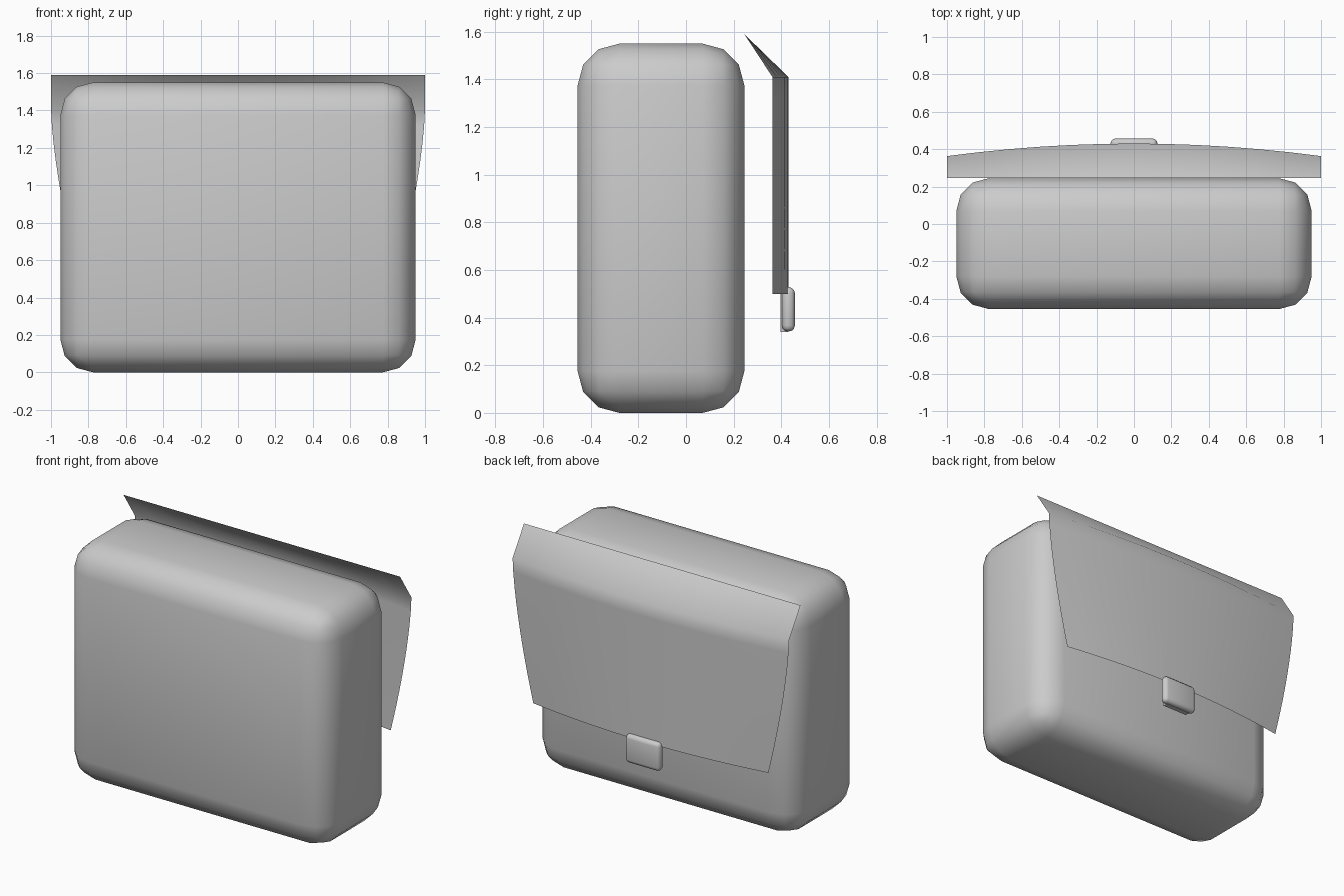
import bpy, bmesh, math

if "Cube" in bpy.data.objects:
    bpy.data.objects.remove(bpy.data.objects["Cube"])


def finish(obj, angle=60):
    bpy.ops.object.select_all(action='DESELECT')
    obj.select_set(True)
    bpy.context.view_layer.objects.active = obj
    bpy.ops.object.shade_smooth_by_angle(angle=math.radians(angle))


def add_mesh(name, bm):
    mesh = bpy.data.meshes.new(name)
    bm.to_mesh(mesh)
    bm.free()
    obj = bpy.data.objects.new(name, mesh)
    bpy.context.collection.objects.link(obj)
    return obj


def rounded_box(name, lo, hi, radius, segments):
    bm = bmesh.new()
    bmesh.ops.create_cube(bm, size=1)
    for v in bm.verts:
        v.co = [l + (c + 0.5) * (h - l) for c, l, h in zip(v.co, lo, hi)]
    if radius:
        bmesh.ops.bevel(bm, geom=bm.edges[:], offset=radius, segments=segments,
                        profile=0.5, affect='EDGES', clamp_overlap=True)
    obj = add_mesh(name, bm)
    finish(obj)
    return obj


# Padded main compartment
rounded_box("bag_body", (-0.95, -0.455, 0), (0.95, 0.245, 1.55), 0.175, 3)

# Closing flap: thin bowed sheet, folded towards the body at the top
COLS, ROWS = 12, 10
FOLD_Z, HEM_Z = 1.41, 0.5
bm = bmesh.new()
grid = []
for r in range(-1, ROWS + 1):
    t = max(r, 0) / ROWS
    half = 1 - 0.15 * t ** 1.5
    row = []
    for c in range(COLS + 1):
        u = 2 * c / COLS - 1
        if r < 0:
            co = (u, 0.245, 1.59)
        else:
            co = (u * half, 0.43 - 0.067 * u * u, FOLD_Z + (HEM_Z - FOLD_Z) * t)
        row.append(bm.verts.new(co))
    grid.append(row)
for a, b in zip(grid, grid[1:]):
    for c in range(COLS):
        bm.faces.new((a[c], b[c], b[c + 1], a[c + 1]))
bmesh.ops.recalc_face_normals(bm, faces=bm.faces[:])
if sum(f.normal.y for f in bm.faces) < 0:
    bmesh.ops.reverse_faces(bm, faces=bm.faces[:])
finish(add_mesh("flap", bm))

# Strap behind the flap and the buckle on its end
rounded_box("closure_strap", (-0.09, 0.397, 0.34), (0.09, 0.429, 0.78), 0, 1)
rounded_box("buckle", (-0.125, 0.403, 0.342), (0.125, 0.457, 0.528), 0.025, 3)
